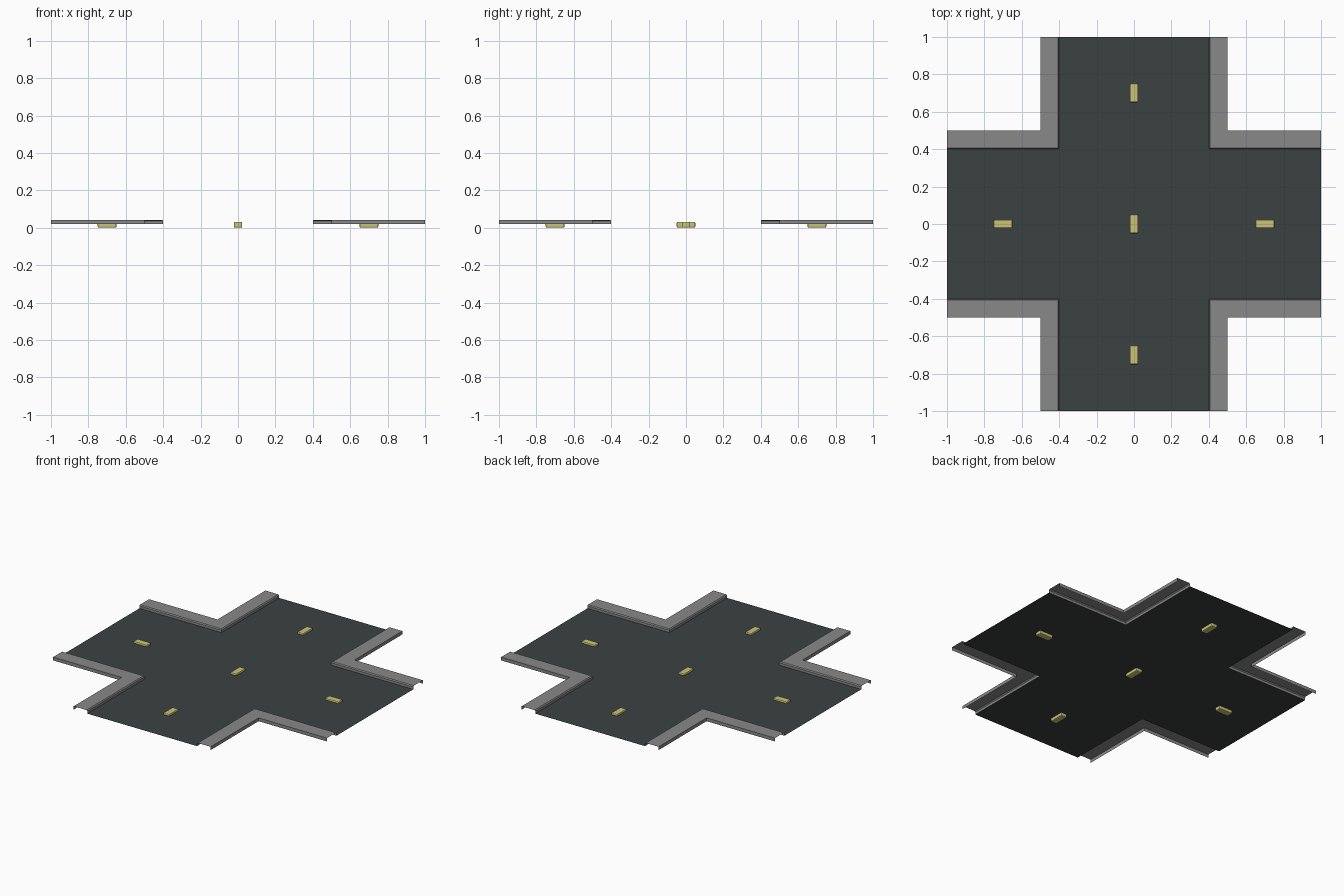
import bpy, bmesh, math
from mathutils import Matrix

if "Cube" in bpy.data.objects:
    bpy.data.objects.remove(bpy.data.objects["Cube"])

ROAD_Z, CURB_Z = 0.02, 0.042


def material(name, rgb):
    m = bpy.data.materials.new(name)
    m.diffuse_color = (*rgb, 1)
    m.use_nodes = True
    m.node_tree.nodes["Principled BSDF"].inputs["Base Color"].default_value = m.diffuse_color
    return m


asphalt = material("dark asphalt", (0.044, 0.053, 0.053))
concrete = material("grey concrete", (0.25, 0.25, 0.25))
yellow = material("pale yellow", (0.60, 0.55, 0.18))


def add_object(name, bm, mat):
    me = bpy.data.meshes.new(name)
    bm.to_mesh(me)
    bm.free()
    me.materials.append(mat)
    ob = bpy.data.objects.new(name, me)
    bpy.context.collection.objects.link(ob)
    return ob


# Cross-shaped road sheet
bm = bmesh.new()
outline = []
for k in range(4):
    rot = Matrix.Rotation(k * math.pi / 2, 3, 'Z')
    for x, y in ((1, -0.4), (1, 0.4), (0.4, 0.4)):
        v = rot @ bm.verts.new((x, y, 0)).co
        outline.append((v.x, v.y, ROAD_Z))
bm.clear()
bm.faces.new([bm.verts.new(p) for p in outline])
add_object("road", bm, asphalt)

# Curbs: hollow channel profile (offset, height) mitred round each corner
profile = [(0, ROAD_Z), (0, CURB_Z - 0.006), (0.006, CURB_Z),
           (0.1, CURB_Z), (0.1, ROAD_Z)]
for k in range(4):
    bm = bmesh.new()
    rows = []
    for o, z in profile:
        e = 0.4 + o
        rows.append([bm.verts.new(p) for p in ((1, e, z), (e, e, z), (e, 1, z))])
    for a, b in zip(rows, rows[1:]):
        for i in range(2):
            bm.faces.new((a[i], b[i], b[i + 1], a[i + 1]))
    bm.transform(Matrix.Rotation(k * math.pi / 2, 4, 'Z'))
    add_object(f"curb_{k + 1}", bm, concrete)


# Road studs: bevelled blocks that sink through the road sheet
def stud(name, x, y, sx, sy):
    bm = bmesh.new()
    bmesh.ops.create_cube(bm, size=1)
    bmesh.ops.scale(bm, vec=(sx, sy, 0.032), verts=bm.verts)
    bmesh.ops.translate(bm, vec=(x, y, 0.016), verts=bm.verts)
    bmesh.ops.bevel(bm, geom=bm.edges[:], offset=0.007, segments=2,
                    profile=0.5, affect='EDGES')
    add_object(name, bm, yellow)


stud("stud_centre", 0, 0, 0.045, 0.1)
for s, ns, ew in ((1, "north", "east"), (-1, "south", "west")):
    stud(f"stud_{ns}", 0, 0.7 * s, 0.045, 0.1)
    stud(f"stud_{ew}", 0.7 * s, 0, 0.1, 0.045)
